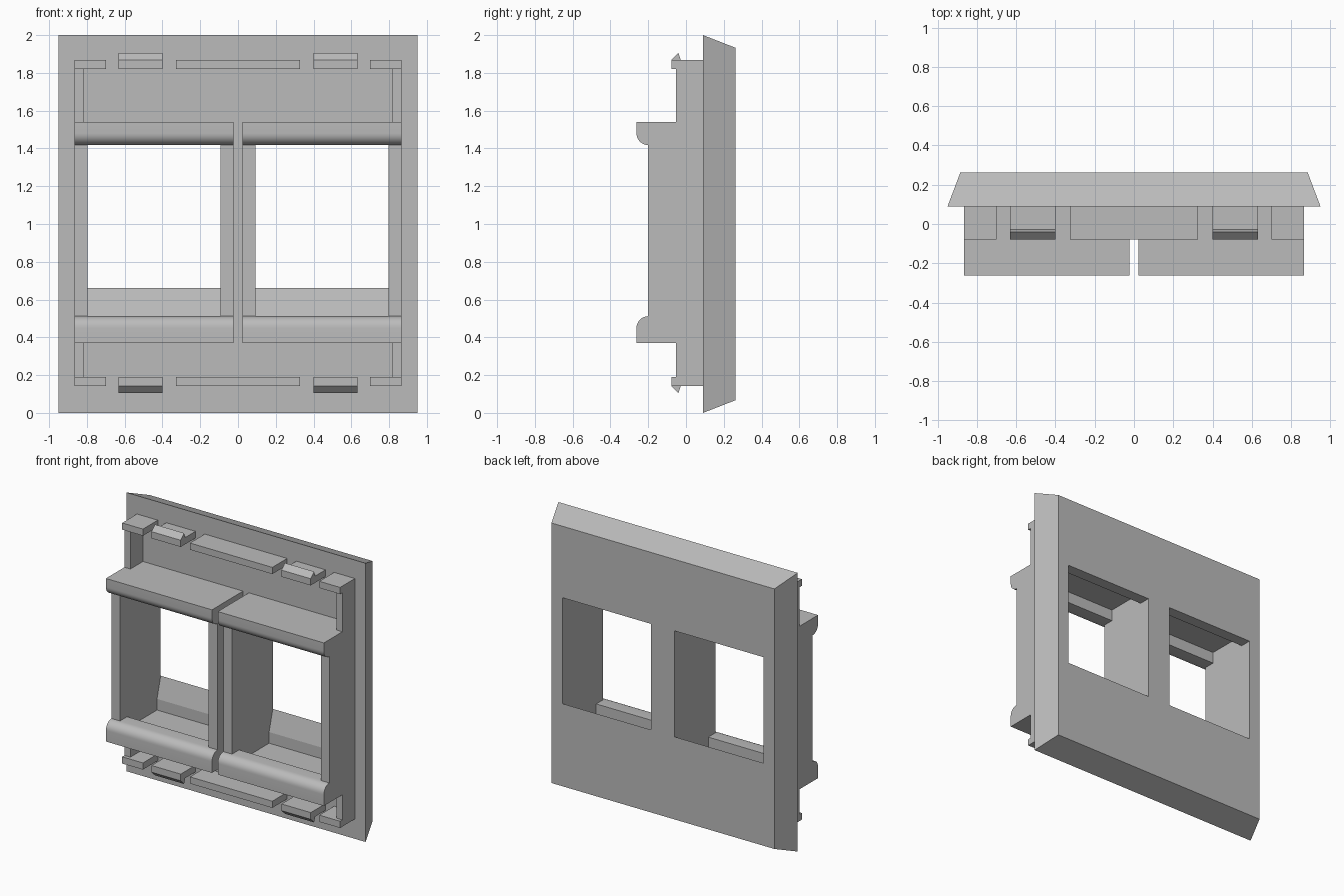
import bpy, bmesh, math

if "Cube" in bpy.data.objects:
    bpy.data.objects.remove(bpy.data.objects["Cube"], do_unlink=True)

GREY = (0.5, 0.5, 0.5, 1.0)
grey = bpy.data.materials.new("plain grey plastic")
grey.use_nodes = True
grey.diffuse_color = GREY
grey.node_tree.nodes["Principled BSDF"].inputs["Base Color"].default_value = GREY


def finish(name, bm):
    bmesh.ops.recalc_face_normals(bm, faces=bm.faces)
    mesh = bpy.data.meshes.new(name)
    bm.to_mesh(mesh)
    bm.free()
    mesh.materials.append(grey)
    obj = bpy.data.objects.new(name, mesh)
    bpy.context.collection.objects.link(obj)
    return obj


def extrude_x(name, profile, x0, x1):
    """Sweep a (y, z) outline from x0 to x1."""
    bm = bmesh.new()
    face = bm.faces.new([bm.verts.new((x0, y, z)) for y, z in profile])
    swept = bmesh.ops.extrude_face_region(bm, geom=[face])["geom"]
    moved = [g for g in swept if isinstance(g, bmesh.types.BMVert)]
    bmesh.ops.translate(bm, verts=moved, vec=(x1 - x0, 0, 0))
    return finish(name, bm)


def box(name, x0, x1, y0, y1, z0, z1):
    return extrude_x(name, [(y0, z0), (y1, z0), (y1, z1), (y0, z1)], x0, x1)


def activate(obj):
    bpy.ops.object.select_all(action="DESELECT")
    obj.select_set(True)
    bpy.context.view_layer.objects.active = obj


def cut(obj, cutter):
    activate(obj)
    mod = obj.modifiers.new("opening", "BOOLEAN")
    mod.operation = "DIFFERENCE"
    mod.solver = "EXACT"
    mod.object = cutter
    bpy.ops.object.modifier_apply(modifier=mod.name)


def arc(cy, cz, r, a0, a1, n=8):
    angles = [math.radians(a0 + (a1 - a0) * i / n) for i in range(n + 1)]
    return [(cy + r * math.cos(a), cz + r * math.sin(a)) for a in angles]


def flip(profile):
    """Mirror an outline between the upper and lower edge."""
    return [(y, 2.01 - z) for y, z in profile]


SEAT = 0.09          # plane where the mounting parts meet the cover plate
BACK = 0.262

# Cover plate with bevelled rim
bm = bmesh.new()
rings = []
for y, hx, inset in ((SEAT, 0.95, 0), (BACK, 0.885, 0.067)):
    rings.append([bm.verts.new(p) for p in (
        (-hx, y, inset), (hx, y, inset), (hx, y, 2 - inset), (-hx, y, 2 - inset))])
front, rear = rings
bm.faces.new(front)
bm.faces.new(rear)
for i in range(4):
    j = (i + 1) % 4
    bm.faces.new((front[i], front[j], rear[j], rear[i]))
plate = finish("cover_plate", bm)

# Socket frame outline with rounded lips, and the stepped cavity inside it
frame_outline = ([(SEAT, 0.37), (-0.262, 0.37)]
                 + arc(-0.2, 0.45, 0.062, 180, 90)
                 + arc(-0.2, 1.48, 0.062, 270, 180)
                 + [(-0.262, 1.54), (SEAT, 1.54)])
cavity_outline = [(0.3, 0.66), (BACK, 0.66), (0.22, 0.51), (0.22, 0.43),
                  (-0.12, 0.43), (-0.12, 0.512), (-0.3, 0.512), (-0.3, 1.418),
                  (-0.12, 1.418), (-0.12, 1.5), (0.18, 1.5), (0.18, 1.42), (0.3, 1.42)]

# Clip with a small barbed hook
clip_outline = [(SEAT, 1.82), (-0.078, 1.82), (-0.078, 1.868), (-0.04, 1.905),
                (-0.028, 1.868), (SEAT, 1.868)]
bar_outline = [(SEAT, 1.82), (-0.078, 1.82), (-0.078, 1.868), (SEAT, 1.868)]

for side, s in (("left", 1), ("right", -1)):
    frame = extrude_x(side + "_socket_frame", frame_outline, s * 0.023, s * 0.865)
    cavity = extrude_x(side + "_cavity_cutter", cavity_outline, s * 0.093, s * 0.797)
    cut(frame, cavity)
    cut(plate, cavity)
    bpy.data.objects.remove(cavity, do_unlink=True)
    activate(frame)
    bpy.ops.object.shade_smooth_by_angle(angle=math.radians(30))

    # Thin side walls above and below the frame
    box(side + "_upper_wall", s * 0.818, s * 0.865, -0.052, SEAT, 1.54, 1.82)
    box(side + "_lower_wall", s * 0.818, s * 0.865, -0.052, SEAT, 0.19, 0.37)

    # Corner tabs and hooked clips
    for level, place in (("upper", list), ("lower", flip)):
        extrude_x(f"{side}_{level}_corner_tab", place(bar_outline), s * 0.7, s * 0.865)
        extrude_x(f"{side}_{level}_clip", place(clip_outline), s * 0.4, s * 0.632)

# Central locating bars
extrude_x("upper_center_bar", bar_outline, -0.327, 0.327)
extrude_x("lower_center_bar", flip(bar_outline), -0.327, 0.327)
